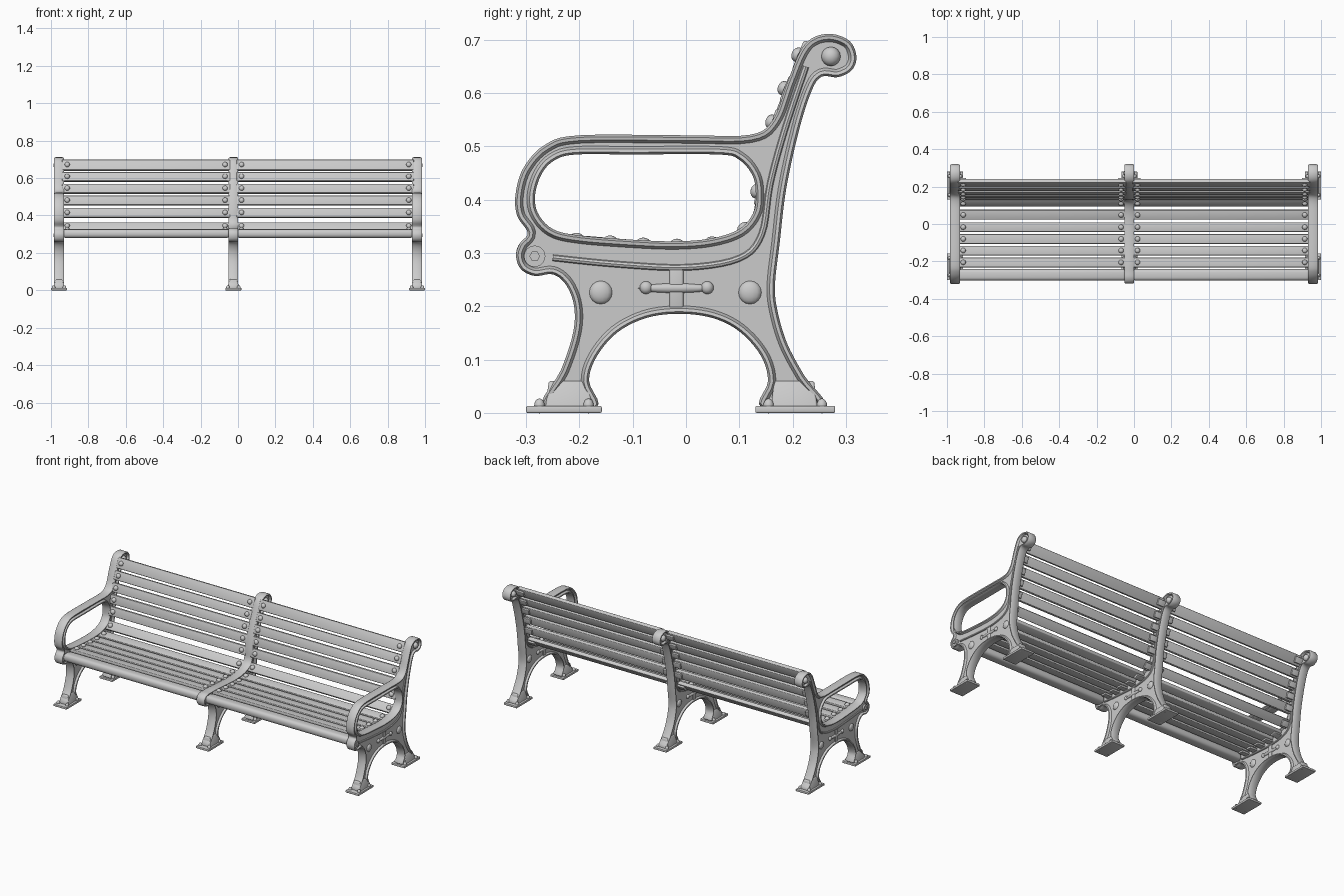
import bpy, bmesh, math
from mathutils import Matrix, Vector

if "Cube" in bpy.data.objects:
    bpy.data.objects.remove(bpy.data.objects["Cube"])

# Side profile pieces as (y, z), ordered counter-clockwise
BODY = [(-.312, .318), (-.319, .295), (-.31, .27), (-.284, .257), (-.25, .26), (-.225, .24), (-.21, .2),
        (-.212, .15), (-.235, .08), (-.27, .01), (-.168, .01), (-.182, .06), (-.168, .105), (-.13, .15),
        (-.075, .178), (-.012, .186), (.05, .178), (.1, .153), (.14, .108), (.154, .06), (.142, .01),
        (.26, .01), (.222, .07), (.19, .13), (.172, .19), (.167, .24), (.176, .32), (.188, .42),
        (.212, .53), (.236, .605), (.255, .631), (.285, .63), (.311, .643), (.32, .668), (.308, .697),
        (.275, .711), (.24, .705), (.215, .68), (.19, .62), (.163, .55)]
ARM_OUT = [(.12, .522), (0, .521), (-.2, .521), (-.265, .503), (-.305, .46), (-.32, .41), (-.317, .37), (-.297, .338)]
SEAT = [(.126, .375), (.1, .345), (.05, .328), (-.017, .322), (-.1, .325), (-.2, .333)]
ARM_IN = [(-.25, .345), (-.278, .375), (-.283, .41), (-.27, .45), (-.245, .475), (-.205, .485), (-.1, .485),
          (.06, .485), (.1, .475), (.125, .445), (.131, .41)]
# Cross-section of the casting rim: (inward offset, x)
HALF = [(.015, .014), (.010, .025), (.004, .026), (0, .019)]
SECTION = [(o, -x) for o, x in HALF] + HALF[::-1]
FRAME_X = (-.957, -.025, .957)


def smooth(pts, closed=True, n=5):
    """Catmull-Rom curve through the points."""
    out, c = [], len(pts)
    get = (lambda i: Vector(pts[i % c])) if closed else (lambda i: Vector(pts[min(max(i, 0), c - 1)]))
    for i in range(c if closed else c - 1):
        a, b, d, e = (get(i + k) for k in (-1, 0, 1, 2))
        for k in range(n):
            t = k / n
            p = .5 * (2 * b + (d - a) * t + (2 * a - 5 * b + 4 * d - e) * t * t + (3 * b - a - 3 * d + e) * t ** 3)
            out.append(Vector((p.x, max(p.y, .006))))
    return out if closed else out + [Vector(pts[-1])]


def skin(bm, rings, closed):
    n = len(rings[0])
    for a, b in zip(rings, rings[1:]):
        for i in range(n if closed else n - 1):
            j = (i + 1) % n
            bm.faces.new((a[i], a[j], b[j], b[i]))


def casting(bm, outlines):
    """Plate with raised rims on both sides; material lies left of each outline."""
    caps = ([], [])
    for pts in outlines:
        n = len(pts)
        norm = []
        for i in range(n):
            t = (pts[(i + 1) % n] - pts[i - 1]).normalized()
            norm.append(Vector((-t.y, t.x)))
        rings = [[bm.verts.new((x, *(p + m * o))) for p, m in zip(pts, norm)] for o, x in SECTION]
        skin(bm, rings, True)
        for cap, ring in zip(caps, (rings[0], rings[-1])):
            cap += [bm.edges.get((ring[i], ring[i - 1])) for i in range(n)]
    for cap in caps:
        bmesh.ops.triangle_fill(bm, edges=cap, use_beauty=True)


def dome(bm, loc, scale, rot=0):
    m = Matrix.Translation(loc) @ Matrix.Rotation(rot, 4, 'X') @ Matrix.Diagonal((*scale, 1))
    bmesh.ops.create_uvsphere(bm, u_segments=14, v_segments=8, radius=1, matrix=m)


def disc(bm, x, y, z, r, depth, sides=24):
    m = Matrix.Translation((x, y, z)) @ Matrix.Rotation(math.pi / 2, 4, 'Y')
    bmesh.ops.create_cone(bm, cap_ends=True, segments=sides, radius1=r, radius2=r, depth=depth, matrix=m)


def bead(bm, pts, x, r):
    """Round bead following a path on the side of the casting."""
    rings = []
    for i, p in enumerate(pts):
        t = (pts[min(i + 1, len(pts) - 1)] - pts[max(i - 1, 0)]).normalized()
        m = Vector((-t.y, t.x))
        ring = []
        for k in range(8):
            a = k * math.pi / 4
            ring.append(bm.verts.new((x + r * math.sin(a), *(p + m * r * math.cos(a)))))
        rings.append(ring)
    skin(bm, rings, True)
    bm.faces.new(rings[0])
    bm.faces.new(rings[-1])


def block(bm, loc, size, taper=(1, 1), rot=0, bevel=0.0):
    m = Matrix.Translation(loc) @ Matrix.Rotation(rot, 4, 'X')
    vs = bmesh.ops.create_cube(bm, size=1)['verts']
    for v in vs:
        k = taper if v.co.z > 0 else (1, 1)
        v.co = m @ Vector((v.co.x * size[0] * k[0], v.co.y * size[1] * k[1], v.co.z * size[2]))
    if bevel:
        es = list({e for v in vs for e in v.link_edges})
        bmesh.ops.bevel(bm, geom=es, offset=bevel, segments=3, profile=.5, affect='EDGES')


def to_mesh(bm, name):
    bmesh.ops.recalc_face_normals(bm, faces=bm.faces[:])
    me = bpy.data.meshes.new(name)
    bm.to_mesh(me)
    bm.free()
    me.polygons.foreach_set("use_smooth", [True] * len(me.polygons))
    me.set_sharp_from_angle(angle=math.radians(40))
    return me


def place(me, name, x=0):
    ob = bpy.data.objects.new(name, me)
    ob.location.x = x
    bpy.context.collection.objects.link(ob)


def frame(outlines, name):
    bm = bmesh.new()
    casting(bm, [smooth(o) for o in outlines])
    rib = smooth([(-.25, .291), (-.13, .279), (0, .273), (.1, .29), (.142, .335), (.158, .43), (.185, .53), (.225, .65)], False)
    for s in (-1, 1):
        # seat rib, web bosses and plain cross ornament
        bead(bm, rib, s * .014, .006)
        for y in (-.16, .12):
            dome(bm, (s * .013, y, .226), (.011, .022, .022))
        block(bm, (s * .013, -.018, .232), (.012, .026, .075), bevel=.004)
        dome(bm, (s * .014, -.02, .234), (.008, .07, .009))
        for y in (-.075, .04):
            dome(bm, (s * .014, y, .235), (.01, .012, .012))
        # scroll bosses
        dome(bm, (s * .015, .272, .669), (.016, .018, .018))
        disc(bm, s * .014, -.284, .294, .02, .018)
        disc(bm, s * .02, -.284, .294, .010, .018, 6)
    # feet: plate, flare, bolts
    for y0, y1, ly in ((-.3, -.158, -.22), (.13, .28, .203)):
        mid = (y0 + y1) / 2
        block(bm, (0, mid, .0065), (.086, y1 - y0, .013), bevel=.003)
        block(bm, (0, ly, .035), (.066, .088, .05), (.55, .85), bevel=.004)
        for y in (y0 + .025, y1 - .025):
            for s in (-1, 1):
                dome(bm, (s * .029, y, .013), (.010, .010, .014))
    return to_mesh(bm, name)


end_mesh = frame([ARM_OUT + BODY, SEAT + ARM_IN], "end_frame")
place(end_mesh, "left_end_frame", FRAME_X[0])
place(end_mesh, "right_end_frame", FRAME_X[2])
centre = [(.145, .49), (.133, .43)] + SEAT + [(-.25, .333), (-.288, .332)] + BODY
place(frame([centre], "centre_frame"), "centre_frame", FRAME_X[1])

# Slats: centre of the upper face as (y, z)
SLATS = [(-.205, .326), (-.142, .321), (-.08, .317), (-.017, .315), (.048, .319), (.109, .345),
         (.133, .416), (.144, .482), (.161, .546), (.184, .609), (.21, .672)]
bolts, lugs = bmesh.new(), bmesh.new()
spans = [(a + .017, b - .017) for a, b in zip(FRAME_X, FRAME_X[1:])]
for i, (y, z) in enumerate(SLATS):
    p, q = SLATS[max(i - 1, 0)], SLATS[min(i + 1, len(SLATS) - 1)]
    ang = math.atan2(q[1] - p[1], q[0] - p[0])
    n = Vector((0, -math.sin(ang), math.cos(ang)))
    c = Vector((0, y, z))
    width = .06 if i == len(SLATS) - 1 else .051
    bm = bmesh.new()
    for x0, x1 in spans:
        mid = Vector(((x0 + x1) / 2, 0, 0))
        block(bm, c + mid - n * .011, (x1 - x0, width, .022), rot=ang, bevel=.004)
        for x in (x0 + .027, x1 - .027):
            dome(bolts, c + n * .001 + Vector((x, 0, 0)), (.014, .014, .011), ang)
        for x in (x0 + .018, x1 - .018):
            block(lugs, c - n * .026 + Vector((x, 0, 0)), (.05, .034, .012), rot=ang, bevel=.003)
    place(to_mesh(bm, "slat"), ("seat_slat_" if i < 5 else "back_slat_") + str(i + 1))
place(to_mesh(bolts, "slat_bolts"), "slat_bolts")
place(to_mesh(lugs, "slat_lugs"), "slat_lugs")

# Rounded front rail
bm = bmesh.new()
for x0, x1 in spans:
    block(bm, ((x0 + x1) / 2, -.272, .303), (x1 - x0, .062, .046), bevel=.018)
place(to_mesh(bm, "front_rail"), "front_rail")
